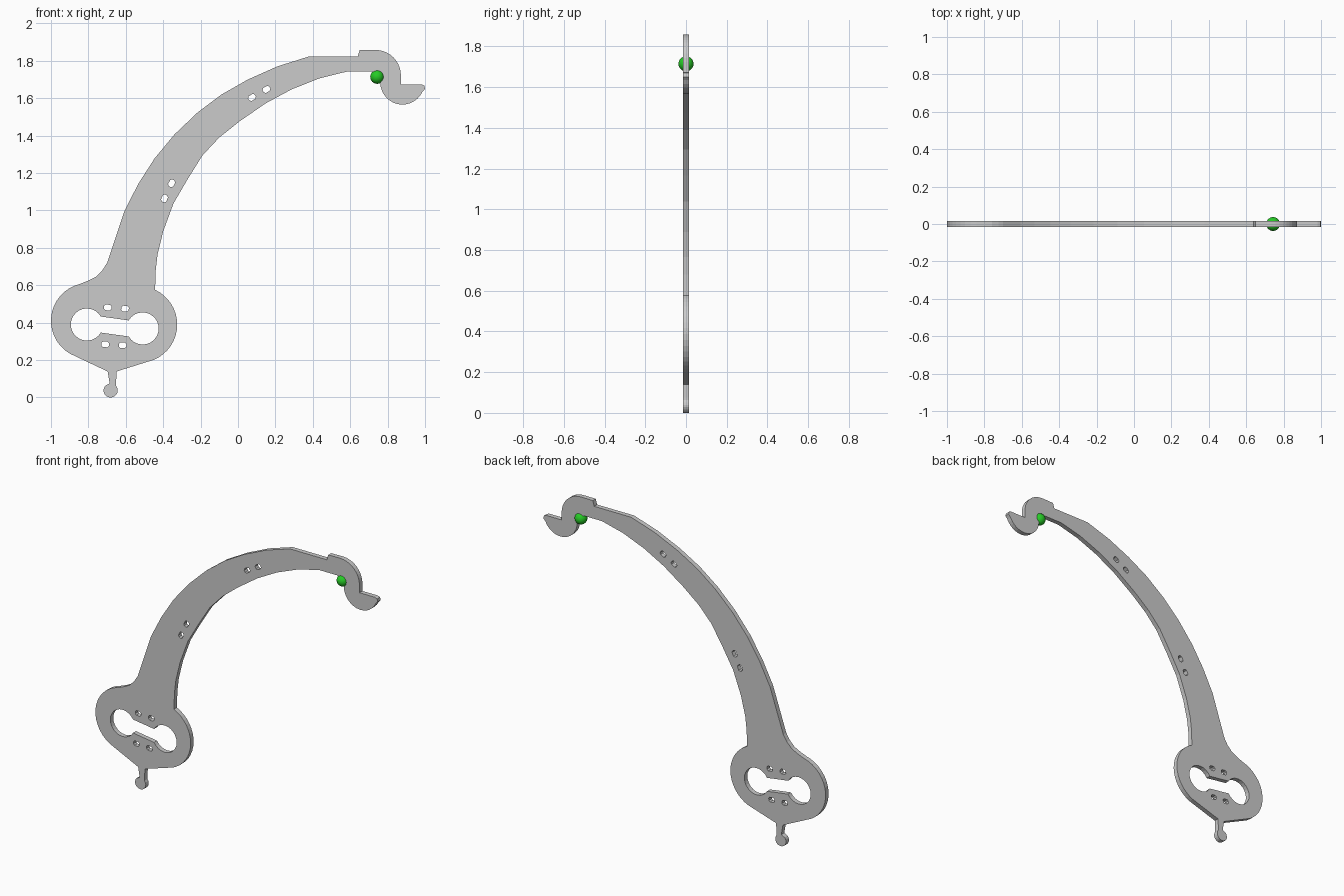
import bpy, bmesh
from math import radians, cos, sin, pi
from mathutils import Matrix

if "Cube" in bpy.data.objects:
    bpy.data.objects.remove(bpy.data.objects["Cube"])

HALF_T = 0.015


def arc(cx, cz, r, a0, a1, n):
    return [(cx + r * cos(radians(a0 + (a1 - a0) * i / n)),
             cz + r * sin(radians(a0 + (a1 - a0) * i / n))) for i in range(n + 1)]


def slot(cx, cz, angle, w=0.04, h=0.03, c=0.008):
    # small chamfered rectangular hole
    w, h, a = w / 2, h / 2, radians(angle)
    pts = [(w, h - c), (w - c, h), (c - w, h), (-w, h - c),
           (-w, c - h), (c - w, -h), (w - c, -h), (w, c - h)]
    return [(cx + x * cos(a) - z * sin(a), cz + x * sin(a) + z * cos(a)) for x, z in pts]


def plate(name, loops):
    # filled, extruded 2D outlines turned upright into a mesh
    cu = bpy.data.curves.new(name + "_profile", 'CURVE')
    cu.dimensions = '2D'
    cu.fill_mode = 'BOTH'
    cu.extrude = HALF_T
    for pts in loops:
        sp = cu.splines.new('POLY')
        sp.points.add(len(pts) - 1)
        for p, (x, z) in zip(sp.points, pts):
            p.co = (x, z, 0, 1)
        sp.use_cyclic_u = True
    tmp = bpy.data.objects.new(name + "_tmp", cu)
    bpy.context.collection.objects.link(tmp)
    dg = bpy.context.evaluated_depsgraph_get()
    me = bpy.data.meshes.new_from_object(tmp.evaluated_get(dg))
    bpy.data.objects.remove(tmp)
    bm = bmesh.new()
    bm.from_mesh(me)
    bmesh.ops.transform(bm, matrix=Matrix.Rotation(pi / 2, 4, 'X'), verts=bm.verts)
    bmesh.ops.remove_doubles(bm, verts=bm.verts, dist=1e-5)
    bmesh.ops.recalc_face_normals(bm, faces=bm.faces)
    for f in bm.faces:
        f.smooth = False
    bm.to_mesh(me)
    bm.free()
    ob = bpy.data.objects.new(name, me)
    bpy.context.collection.objects.link(ob)
    return ob


# base lobes and lower stem
outline = arc(-.797, .41, .203, 103, 249, 16)
outline += [(-.697, .139), (-.686, .075)]
outline += arc(-.681, .038, .038, 140, 400, 14)
outline += [(-.652, .075), (-.649, .139)]
outline += arc(-.53, .39, .205, -67, 65, 16)
# inner edge of the arm
outline += [(-.44, .68), (-.43, .765), (-.40, .888), (-.345, 1.037), (-.27, 1.166),
            (-.19, 1.294), (-.10, 1.39), (.008, 1.476), (.147, 1.572), (.286, 1.647),
            (.435, 1.706), (.585, 1.743), (.71, 1.743), (.745, 1.733), (.76, 1.71)]
# hook
outline += arc(.879, 1.684, .118, 180, 335, 14)
outline += [(1.0, 1.65), (.996, 1.668), (.98, 1.674), (.871, 1.674)]
outline += arc(.735, 1.722, .136, 0, 90, 10)
# outer edge of the arm
outline += [(.65, 1.857), (.64, 1.823), (.378, 1.823), (.21, 1.77), (.053, 1.70),
            (-.088, 1.62), (-.216, 1.524), (-.34, 1.406), (-.446, 1.278), (-.532, 1.144),
            (-.606, 1.0), (-.70, .72), (-.725, .68), (-.76, .645), (-.80, .625)]

# dumbbell opening and small slots
dumbbell = arc(-.808, .39, .086, 30, 330, 20) + arc(-.51, .369, .086, -150, 150, 20)
slots = [slot(*s) for s in [(-.697, .481, -4), (-.604, .475, -4), (-.71, .284, -4),
                            (-.617, .279, -4), (-.393, 1.064, 66), (-.355, 1.145, 62),
                            (.075, 1.604, 32), (.152, 1.647, 30)]]
plate("hooked_arm", [outline, dumbbell] + slots)

# green bead in the hook
bpy.ops.mesh.primitive_uv_sphere_add(segments=32, ring_count=16, radius=.037,
                                     location=(.744, 0, 1.714))
bead = bpy.context.object
bead.name = "green_bead"
bpy.ops.object.shade_smooth()
mat = bpy.data.materials.new("green")
mat.diffuse_color = (.02, .6, .02, 1)
mat.use_nodes = True
mat.node_tree.nodes["Principled BSDF"].inputs["Base Color"].default_value = mat.diffuse_color
bead.data.materials.append(mat)
